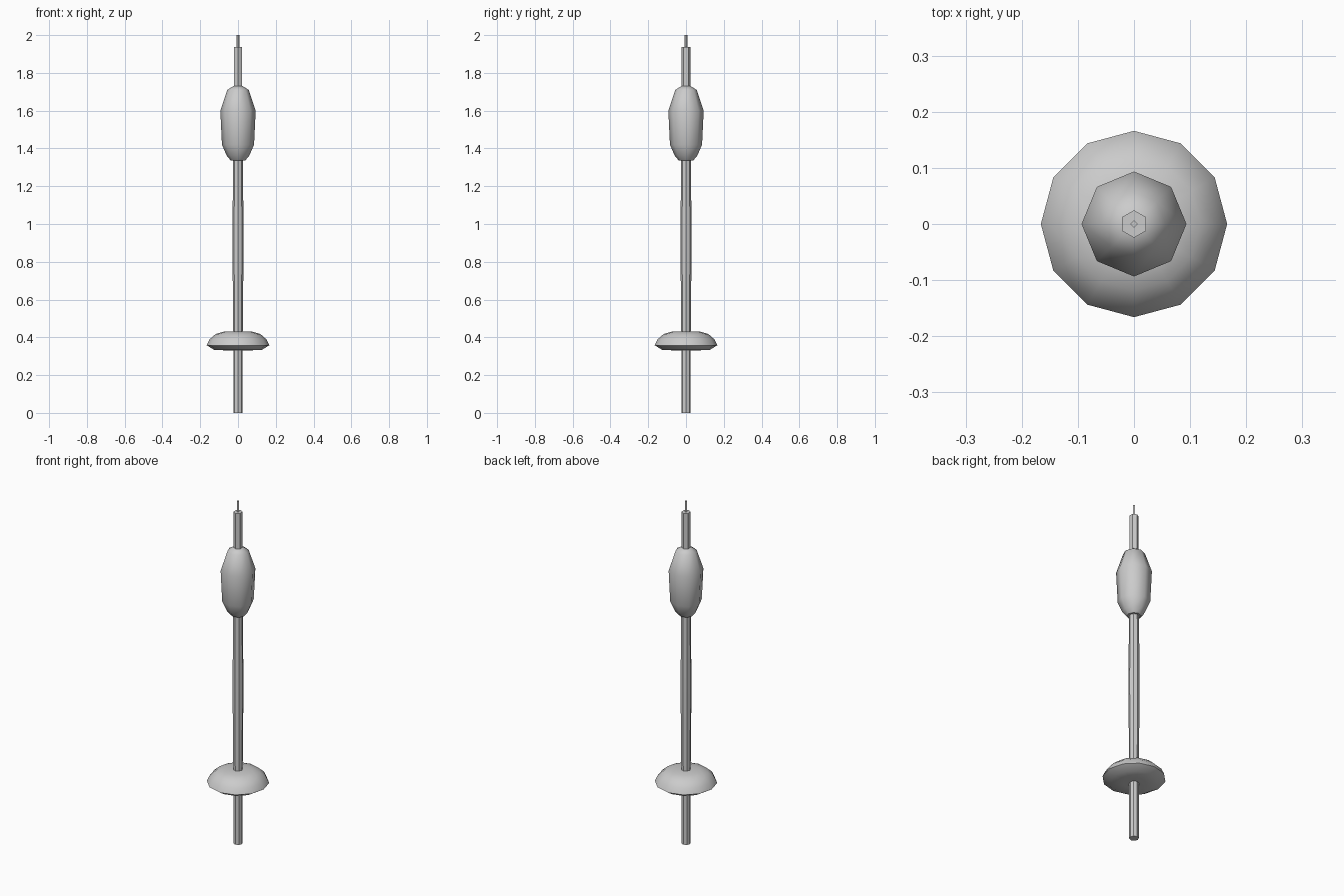
import bpy, bmesh
from math import cos, sin, pi, radians

if "Cube" in bpy.data.objects:
    bpy.data.objects.remove(bpy.data.objects["Cube"])


def lathe(name, profile, sides, smooth=40):
    """Closed solid of revolution about z from (radius, z) pairs, bottom to top."""
    bm = bmesh.new()
    rings = []
    for r, z in profile:
        angles = [pi / 2 + 2 * pi * i / sides for i in range(sides)]
        rings.append([bm.verts.new((r * cos(a), r * sin(a), z)) for a in angles])
    for lo, hi in zip(rings, rings[1:]):
        for i in range(sides):
            j = (i + 1) % sides
            bm.faces.new((lo[i], lo[j], hi[j], hi[i]))
    bm.faces.new(rings[0][::-1])
    bm.faces.new(rings[-1])
    mesh = bpy.data.meshes.new(name)
    bm.to_mesh(mesh)
    bm.free()
    obj = bpy.data.objects.new(name, mesh)
    bpy.context.collection.objects.link(obj)
    bpy.ops.object.select_all(action='DESELECT')
    obj.select_set(True)
    bpy.context.view_layer.objects.active = obj
    bpy.ops.object.shade_smooth_by_angle(angle=radians(smooth))
    return obj


# Lower stem below the disc
lathe("lower_stem", [(0.025, 0), (0.025, 0.335)], 8)

# Wide domed disc
lathe("disc", [(0.06, 0.331), (0.125, 0.333), (0.166, 0.358), (0.151, 0.389),
               (0.118, 0.418), (0.075, 0.43), (0.025, 0.432)], 12, 50)

# Main shaft, slightly thicker in the middle
lathe("main_shaft", [(0.025, 0.42), (0.028, 0.72), (0.0295, 0.95),
                     (0.028, 1.1), (0.026, 1.345)], 8)

# Faceted bulb
lathe("bulb", [(0.038, 1.336), (0.06, 1.362), (0.085, 1.42), (0.0935, 1.6),
               (0.057, 1.71), (0.025, 1.73)], 8, 50)

# Upper stem and thin tip
lathe("upper_stem", [(0.0245, 1.72), (0.0245, 1.937)], 6)
lathe("tip", [(0.007, 1.93), (0.007, 2.0)], 4)
